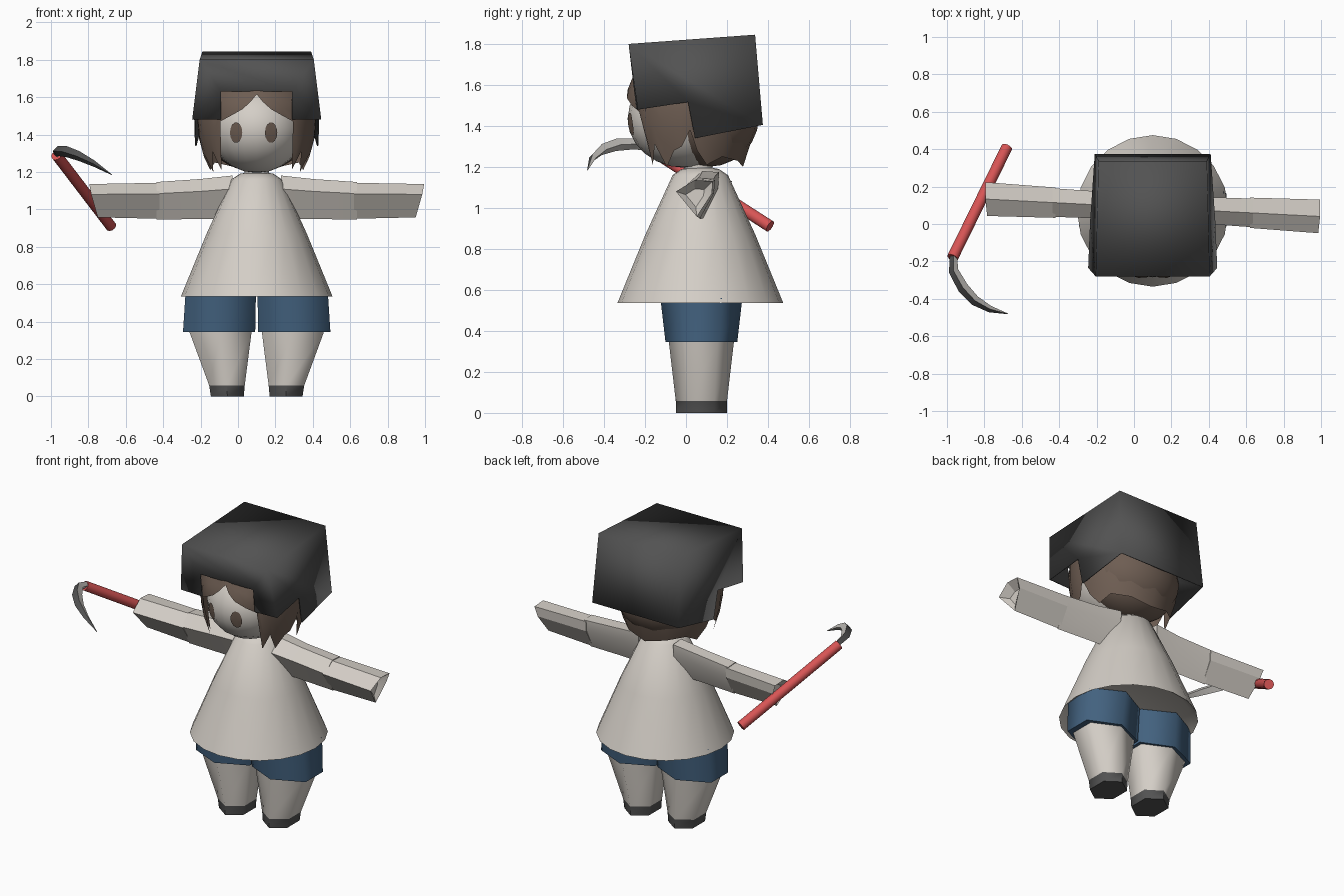
import bpy, bmesh
from math import sin, cos, pi, radians, sqrt
from mathutils import Vector, Matrix

if "Cube" in bpy.data.objects:
    bpy.data.objects.remove(bpy.data.objects["Cube"])

CX, CY = 0.1, 0.075        # body axis


def material(name, r, g, b):
    m = bpy.data.materials.new(name)
    m.use_nodes = True
    m.diffuse_color = (r, g, b, 1)
    m.node_tree.nodes["Principled BSDF"].inputs["Base Color"].default_value = (r, g, b, 1)
    return m


CREAM = material("cream", 0.66, 0.62, 0.57)
CHARCOAL = material("charcoal", 0.085, 0.085, 0.085)
BROWN = material("brown", 0.155, 0.11, 0.085)
BLUE = material("denim blue", 0.055, 0.12, 0.21)
RED = material("red", 0.68, 0.09, 0.09)
STEEL = material("steel", 0.55, 0.53, 0.5)


def finish(name, bm, mats, angle=40):
    bmesh.ops.recalc_face_normals(bm, faces=bm.faces)
    me = bpy.data.meshes.new(name)
    bm.to_mesh(me)
    bm.free()
    for m in mats:
        me.materials.append(m)
    ob = bpy.data.objects.new(name, me)
    bpy.context.collection.objects.link(ob)
    bpy.ops.object.select_all(action='DESELECT')
    ob.select_set(True)
    bpy.context.view_layer.objects.active = ob
    bpy.ops.object.shade_smooth_by_angle(angle=radians(angle))
    return ob


def loft(name, rings, mats, pick=None, angle=40, caps=True):
    """Skin a list of rings; pick(band, side) gives the material index."""
    bm = bmesh.new()
    rows = [[bm.verts.new(p) for p in ring] for ring in rings]
    n = len(rows[0])
    for i in range(len(rows) - 1):
        for j in range(n):
            k = (j + 1) % n
            f = bm.faces.new((rows[i][j], rows[i][k], rows[i + 1][k], rows[i + 1][j]))
            f.material_index = pick(i, j) if pick else 0
    if caps:
        bm.faces.new(rows[0])
        bm.faces.new(rows[-1])
    return finish(name, bm, mats, angle)


def oval(cx, cy, z, rx, ry, n):
    return [(cx + rx * sin(2 * pi * i / n), cy - ry * cos(2 * pi * i / n), z) for i in range(n)]


def ellipsoid(name, centre, radii, mat):
    bm = bmesh.new()
    bmesh.ops.create_uvsphere(bm, u_segments=20, v_segments=12, radius=1,
                              matrix=Matrix.Translation(centre) @ Matrix.Diagonal((*radii, 1)))
    return finish(name, bm, [mat], 60)


# Flared smock, hollow at the hem
smock = [(0.565, 0.05), (0.565, 0.36), (0.535, 0.405), (0.87, 0.268), (1.16, 0.135), (1.19, 0.09), (1.2, 0.03)]
loft("smock", [oval(CX, CY - 0.005, z, r, r, 20) for z, r in smock], [CREAM])
loft("neck", [oval(CX, 0.06, z, 0.07, 0.07, 10) for z in (1.17, 1.27)], [CREAM])

# Legs with shoes, and shorts
for side, label in ((1, "left"), (-1, "right")):
    def hexagon(dx, z, hx, hy):
        return oval(CX + side * dx, CY, z, hx / cos(pi / 6), hy, 6)
    loft(label + "_leg",
         [hexagon(0.157, 0, 0.088, 0.125), hexagon(0.159, 0.058, 0.095, 0.125),
          hexagon(0.193, 0.34, 0.165, 0.158), hexagon(0.193, 0.42, 0.165, 0.16)],
         [CREAM, CHARCOAL], lambda i, j: 1 if i == 0 else 0, 65)
    foot = bpy.data.objects[label + "_leg"].data
    for f in foot.polygons:
        if f.center.z < 0.01:
            f.material_index = 1
    loft(label + "_shorts",
         [hexagon(0.201, 0.345, 0.193, 0.175), hexagon(0.192, 0.56, 0.188, 0.2)], [BLUE], angle=65)

# Wide sleeves: five-sided section (y offset, height), with a concave cuff
SECTION = [(-0.09, 1.08), (0.0, 1.135), (0.09, 1.13), (0.085, 1.07), (0.01, 0.957)]


def sleeve_ring(side, reach, wide, tall, lift, flare=None):
    ring = []
    for i, (dy, z) in enumerate(SECTION):
        d = reach + (flare[i] if flare else 0)
        x = CX + side * d
        ring.append((x, CY + 0.012 - 0.052 * (x - CX) + dy * wide, 1.05 + (z - 1.05) * tall + lift))
    return ring


for side, label in ((1, "left"), (-1, "right")):
    cuff = [-0.01, 0.0, 0.0, -0.02, -0.045]
    loft(label + "_sleeve",
         [sleeve_ring(side, 0.13, 0.9, 1.3, 0.02), sleeve_ring(side, 0.3, 0.8, 1.2, 0.01),
          sleeve_ring(side, 0.535, 0.85, 1.13, 0)], [CREAM], angle=25)
    loft(label + "_cuff",
         [sleeve_ring(side, 0.52, 0.9, 1.08, 0), sleeve_ring(side, 0.895, 1, 1, 0, cuff),
          sleeve_ring(side, 0.84, 0.5, 0.5, 0)], [CREAM], angle=25)

# Head and painted eyes
HEAD, HR = Vector((CX, 0.0, 1.435)), Vector((0.255, 0.285, 0.24))
ellipsoid("head", HEAD, HR, CREAM)
for ex, label in ((-0.01, "right"), (0.177, "left")):
    bm = bmesh.new()

    def on_face(x, z):
        u, w = (x - HEAD.x) / HR.x, (z - HEAD.z) / HR.z
        return bm.verts.new((x, HEAD.y - HR.y * sqrt(1 - u * u - w * w) - 0.004, z))
    hub = on_face(ex, 1.41)
    rim = [on_face(ex + 0.033 * cos(i * pi / 7), 1.41 + 0.055 * sin(i * pi / 7)) for i in range(14)]
    for i in range(14):
        bm.faces.new((hub, rim[i], rim[(i + 1) % 14]))
    finish(label + "_eye", bm, [BROWN])

# Hair: rounded back, plus a shell with parted fringe and pointed locks
ellipsoid("hair_back", (CX, 0.105, 1.44), (0.285, 0.25, 0.24), BROWN)
LOCKS = [(0, 1.615), (6, 1.575), (14, 1.535), (26, 1.5), (38, 1.47), (46, 1.21), (54, 1.31),
         (64, 1.2), (74, 1.28), (82, 1.3), (90, 1.38), (97, 1.28), (108, 1.21),
         (125, 1.25), (150, 1.23), (180, 1.2)]
BULGE = [(1.66, 0.9), (1.55, 1.06), (1.45, 1.05), (1.35, 1.02), (1.2, 0.86)]


def bulge(z):
    for (z0, s0), (z1, s1) in zip(BULGE, BULGE[1:]):
        if z >= z1:
            return s0 + (s1 - s0) * (z0 - z) / (z0 - z1)
    return BULGE[-1][1]


around = LOCKS + [(360 - a, z) for a, z in LOCKS[-2:0:-1]]
rows = []
for t in (0, 0.25, 0.5, 0.75, 1):
    ring = []
    for a, low in around:
        z = 1.66 + (low - 1.66) * t
        s = bulge(z)
        ring.append((CX + 0.3 * s * sin(radians(a)), 0.02 - 0.3 * s * cos(radians(a)), z))
    rows.append(ring)
loft("hair_locks", rows, [BROWN], caps=False)

# Boxy hat with a face opening and stepped sides
CORNERS = {"fb": (0.345, -0.235, 1.48), "ft": (0.305, -0.28, 1.80), "bt": (0.29, 0.337, 1.845),
           "bb": (0.31, 0.375, 1.405), "n1": (0.33, 0.044, 1.34), "n2": (0.335, 0.01, 1.517),
           "o1": (0.19, -0.242, 1.48), "o2": (0.19, -0.26, 1.63)}
bm = bmesh.new()
L, R = ({k: bm.verts.new((CX + s * x, y, z)) for k, (x, y, z) in CORNERS.items()} for s in (1, -1))
for V in (L, R):
    bm.faces.new([V[k] for k in ("fb", "ft", "bt", "bb", "n1", "n2")])
    bm.faces.new([V[k] for k in ("fb", "o1", "o2", "ft")])
for a, b in (("o2", "ft"), ("ft", "bt"), ("bt", "bb")):
    bm.faces.new((L[a], L[b], R[b], R[a]))
hat = finish("hat", bm, [CHARCOAL], 180)
shell = hat.modifiers.new("thickness", 'SOLIDIFY')
shell.thickness = 0.008
shell.offset = -1

# Sickle handle
a, b = Vector((-0.97, -0.18, 1.29)), Vector((-0.68, 0.41, 0.91))
bm = bmesh.new()
bmesh.ops.create_cone(bm, cap_ends=True, segments=12, radius1=0.03, radius2=0.03, depth=(b - a).length,
                      matrix=Matrix.Translation((a + b) / 2)
                      @ (b - a).to_track_quat('Z', 'Y').to_matrix().to_4x4())
finish("sickle_handle", bm, [RED])

# Curved blade, dark on the outer side and bright on the inner edge
PATH = [((-0.965, -0.17, 1.295), 0.02), ((-0.965, -0.25, 1.312), 0.026), ((-0.915, -0.34, 1.308), 0.03),
        ((-0.85, -0.41, 1.285), 0.027), ((-0.77, -0.455, 1.245), 0.018), ((-0.675, -0.48, 1.185), 0.002)]
rings = []
for p, w in PATH:
    p = Vector(p)
    out = Vector((p.x + 0.66, p.y + 0.13, 0)).normalized() * w
    up = Vector((0, 0, w))
    rings.append([p + out, p + up, p - out, p - up])
loft("sickle_blade", rings, [CHARCOAL, STEEL], lambda i, j: 1 if j in (1, 2) else 0)
